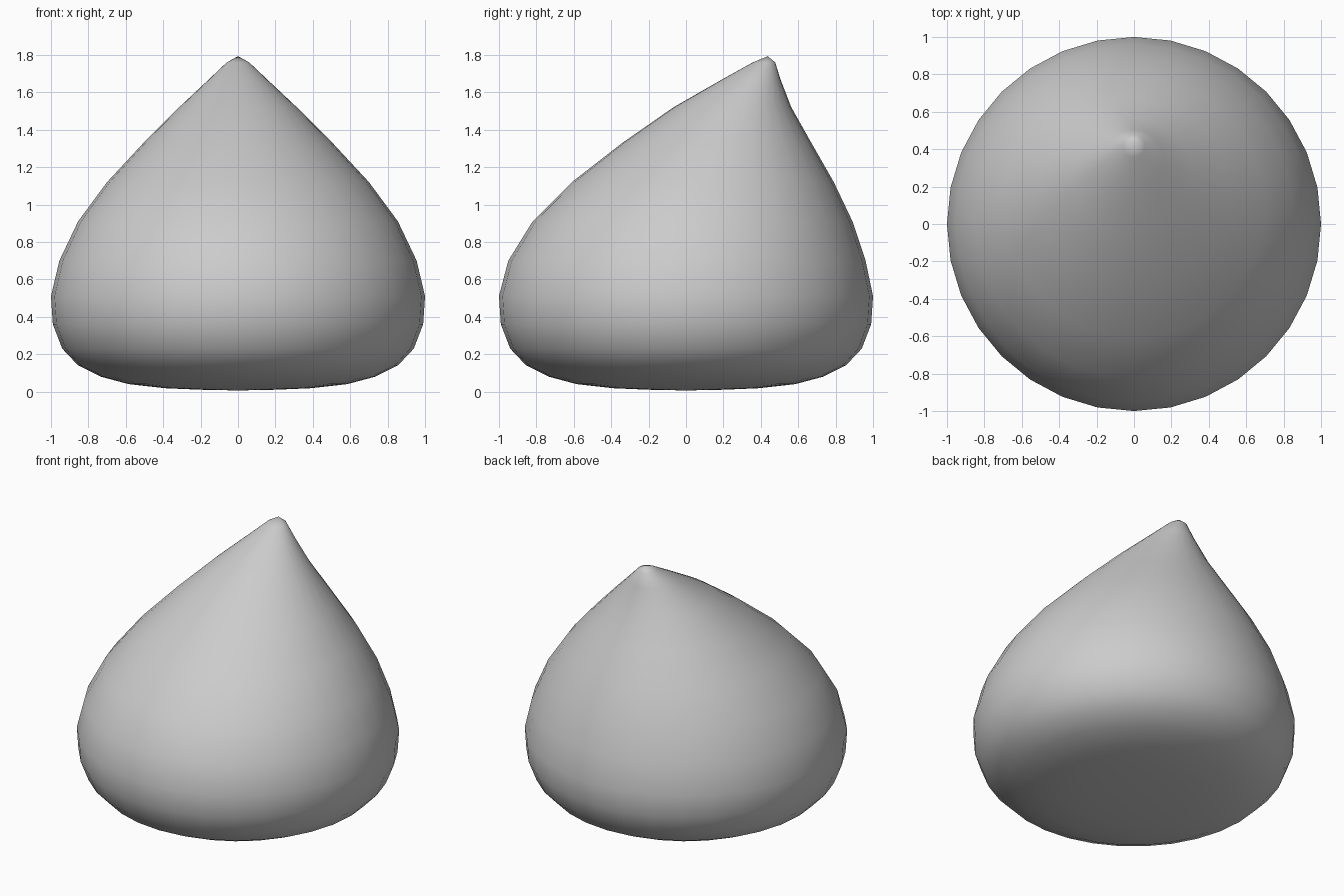
import bpy, bmesh
from math import sin, cos, tau

if "Cube" in bpy.data.objects:
    bpy.data.objects.remove(bpy.data.objects["Cube"])

SEGMENTS = 32
# Rings from bottom to tip: (height, radius, y offset of the centre)
RINGS = [
    (0.01, 0.2, 0), (0.018, 0.39, 0), (0.04, 0.585, 0), (0.08, 0.735, 0),
    (0.14, 0.855, 0), (0.23, 0.94, 0), (0.36, 0.99, 0), (0.51, 1.0, 0),
    (0.70, 0.955, 0.005), (0.91, 0.855, 0.035), (1.12, 0.70, 0.09),
    (1.33, 0.505, 0.165), (1.52, 0.315, 0.248), (1.67, 0.155, 0.35),
    (1.76, 0.06, 0.417),
]

# Rounded drop body with its tip leaning backwards
bm = bmesh.new()
loops = []
for z, r, y in RINGS:
    loops.append([bm.verts.new((r * cos(tau * i / SEGMENTS),
                                y + r * sin(tau * i / SEGMENTS), z))
                  for i in range(SEGMENTS)])
bottom = bm.verts.new((0, 0, 0.006))
tip = bm.verts.new((0, 0.437, 1.793))

for i in range(SEGMENTS):
    j = (i + 1) % SEGMENTS
    for a, b in zip(loops, loops[1:]):
        bm.faces.new((a[i], a[j], b[j], b[i]))
    bm.faces.new((bottom, loops[0][j], loops[0][i]))
    bm.faces.new((loops[-1][i], loops[-1][j], tip))

for f in bm.faces:
    f.smooth = True
mesh = bpy.data.meshes.new("drop_body")
bm.to_mesh(mesh)
bm.free()
body = bpy.data.objects.new("drop_body", mesh)
bpy.context.collection.objects.link(body)
